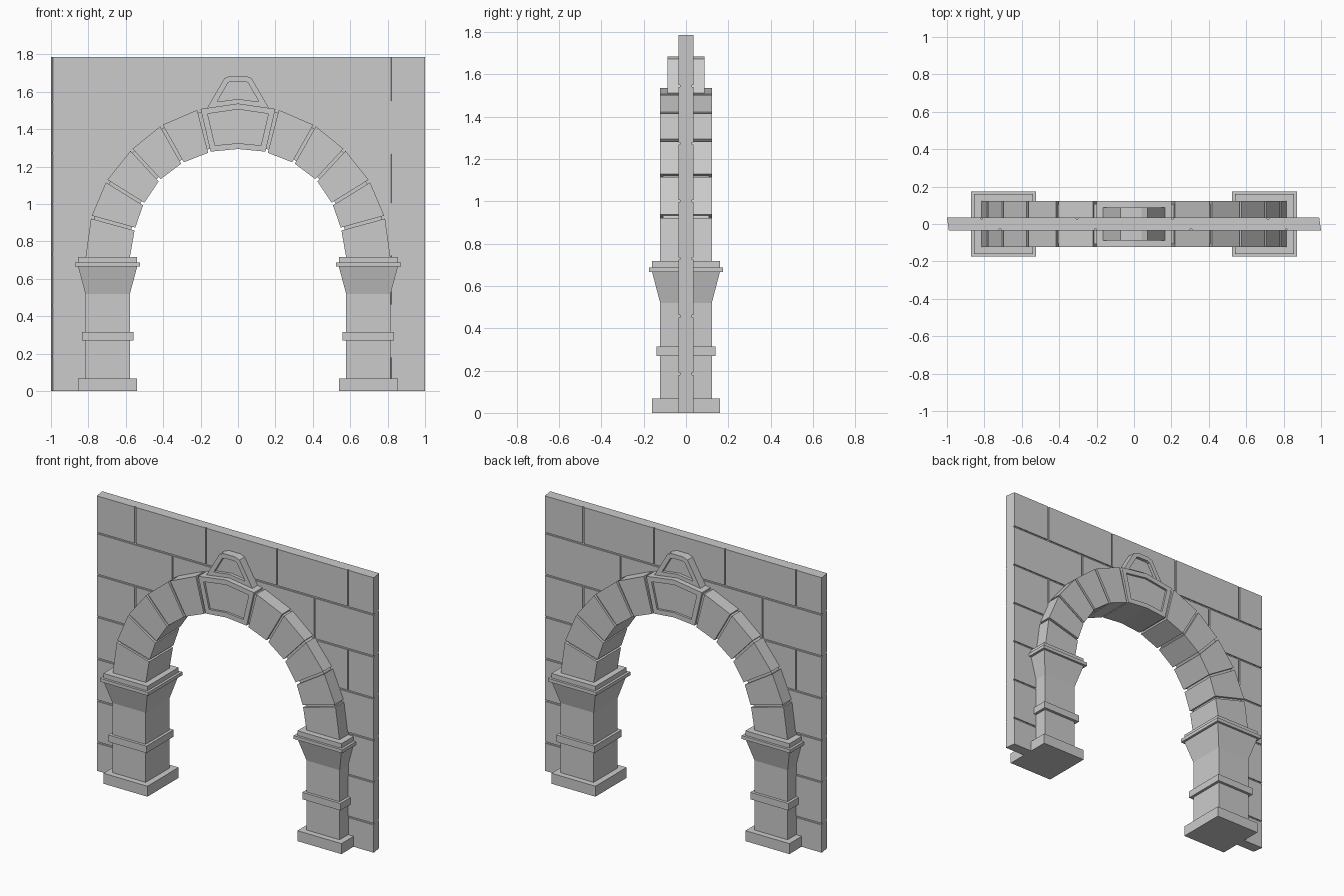
import bpy
import bmesh
from mathutils import Vector

if "Cube" in bpy.data.objects:
    bpy.data.objects.remove(bpy.data.objects["Cube"], do_unlink=True)

# One plain stone material
stone = bpy.data.materials.new("grey_stone")
stone.use_nodes = True
GREY = (0.6, 0.6, 0.6, 1)
stone.diffuse_color = GREY
stone.node_tree.nodes["Principled BSDF"].inputs["Base Color"].default_value = GREY


def finish(name, bm):
    bmesh.ops.recalc_face_normals(bm, faces=bm.faces)
    mesh = bpy.data.meshes.new(name)
    bm.to_mesh(mesh)
    bm.free()
    mesh.materials.append(stone)
    obj = bpy.data.objects.new(name, mesh)
    bpy.context.collection.objects.link(obj)
    return obj


def extrude_y(bm, y0, y1):
    """Turn flat faces lying at y = 0 into a solid between y0 and y1."""
    out = bmesh.ops.extrude_face_region(bm, geom=bm.faces[:], use_keep_orig=True)
    far = {v for v in out["geom"] if isinstance(v, bmesh.types.BMVert)}
    for v in bm.verts:
        v.co.y = y1 if v in far else y0


def prism(name, outline, depth, frame=0.0, recess=0.0):
    """Extrude an x-z outline to both sides, with optional sunken panels."""
    bm = bmesh.new()
    bm.faces.new([bm.verts.new((p[0], 0, p[1])) for p in outline])
    extrude_y(bm, -depth, depth)
    bmesh.ops.recalc_face_normals(bm, faces=bm.faces)
    if frame:
        ends = [f for f in bm.faces if abs(f.normal.y) > 0.9]
        bmesh.ops.inset_individual(bm, faces=ends, thickness=frame, use_even_offset=True)
        # sink the panel with its own side walls
        for f in ends:
            shift = -recess if f.normal.y > 0 else recess
            new = bmesh.ops.extrude_discrete_faces(bm, faces=[f])["faces"][0]
            bmesh.ops.translate(bm, verts=new.verts, vec=(0, shift, 0))
    return finish(name, bm)


def pillar(name, cx, rings):
    """Loft a rectangular section through (z, half width, half depth) rings."""
    bm = bmesh.new()
    loops = []
    for z, hx, hy in rings:
        loops.append([bm.verts.new((cx + sx * hx, sy * hy, z))
                      for sx, sy in ((-1, -1), (1, -1), (1, 1), (-1, 1))])
    bm.faces.new(loops[0])
    bm.faces.new(loops[-1])
    for a, b in zip(loops, loops[1:]):
        for i in range(4):
            j = (i + 1) % 4
            bm.faces.new((a[i], a[j], b[j], b[i]))
    return finish(name, bm)


# Pillars: plinth, shaft, band, flared capital and abacus
shaft, plinth, band, lip = (0.119, 0.122), (0.158, 0.16), (0.137, 0.14), (0.174, 0.175)
rings = [(0, *plinth), (0.068, *plinth), (0.068, *shaft), (0.27, *shaft),
         (0.27, *band), (0.315, *band), (0.315, *shaft), (0.52, *shaft),
         (0.665, *plinth), (0.665, *lip), (0.687, *lip), (0.687, *plinth),
         (0.717, *plinth)]
for side, s in (("left", 1), ("right", -1)):
    pillar(side + "_pillar", s * 0.697, rings)

# Arch joints from springing to keystone: outer and inner ends
outer = [Vector(p) for p in ((0.815, 0.715), (0.785, 0.93), (0.703, 1.123),
                             (0.57, 1.29), (0.41, 1.42), (0.211, 1.506))]
inner = [Vector(p) for p in ((0.578, 0.715), (0.552, 0.866), (0.505, 1.0),
                             (0.42, 1.128), (0.297, 1.22), (0.152, 1.277))]
STONE_DEPTH, GAP = 0.122, 0.008


def toward(a, b, dist):
    return a + (b - a).normalized() * dist


for side, s in (("left", 1), ("right", -1)):
    for i in range(5):
        low = GAP if i else 0
        quad = [toward(outer[i], outer[i + 1], low), toward(outer[i + 1], outer[i], GAP),
                toward(inner[i + 1], inner[i], GAP), toward(inner[i], inner[i + 1], low)]
        prism(f"{side}_arch_stone_{i + 1}", [(s * p.x, p.y) for p in quad], STONE_DEPTH)

# Mortar core showing in the joints
top_in, top_out = Vector((0, 1.294)), Vector((0, 1.537))


def arch_line(t):
    half = [o.lerp(i, t) for o, i in zip(outer, inner)]
    crown = top_out.lerp(top_in, t)
    return half, crown


def full_line(t):
    half, crown = arch_line(t)
    return half + [crown] + [Vector((-p.x, p.y)) for p in reversed(half)]


prism("arch_core", full_line(0.07) + full_line(0.93)[::-1], STONE_DEPTH - 0.014)

# Keystone with a sunken panel, and the crest above it
prism("keystone", [(-0.2, 1.508), (0, 1.537), (0.2, 1.508),
                   (0.147, 1.28), (0, 1.294), (-0.147, 1.28)],
      STONE_DEPTH, frame=0.031, recess=0.02)
prism("crest", [(-0.167, 1.51), (-0.072, 1.673), (-0.04, 1.685), (0.04, 1.685),
                (0.072, 1.673), (0.167, 1.51), (0, 1.532)],
      0.088, frame=0.029, recess=0.02)

# Wall around the arch opening, as flat quads before extrusion
HALF, TOP, FACE, SUNK = 0.995, 1.786, 0.035, 0.028


def wall_sheet():
    bm = bmesh.new()
    half, crown = arch_line(0.5)
    path = [Vector((half[0].x, 0))] + half + [crown]
    for s in (1, -1):
        for a, b in zip(path, path[1:]):
            pts = [(a.x, a.y), (HALF, a.y), (HALF, b.y), (b.x, b.y)]
            bm.faces.new([bm.verts.new((s * x, 0, z)) for x, z in pts])
        pts = [(0, crown.y), (HALF, crown.y), (HALF, TOP), (0, TOP)]
        bm.faces.new([bm.verts.new((s * x, 0, z)) for x, z in pts])
    bmesh.ops.remove_doubles(bm, verts=bm.verts, dist=0.0001)
    bmesh.ops.recalc_face_normals(bm, faces=bm.faces)
    return bm


def skew(bm):
    # the wall ends are cut slightly on the slant
    for v in bm.verts:
        v.co.x -= 0.14 * v.co.y


bm = wall_sheet()
extrude_y(bm, -SUNK, SUNK)
skew(bm)
finish("wall_core", bm)

# Brick courses on both faces, separated by fine grooves
GROOVE, COURSE = 0.005, 0.272
levels = [0] + [1.545 - COURSE * k for k in range(5, -1, -1)] + [TOP]
walls = bmesh.new()
for row, (z0, z1) in enumerate(zip(levels, levels[1:])):
    first = -0.72 if row % 2 == 0 else -0.45
    joints = [-1.2] + [first + 0.51 * k for k in range(4) if first + 0.51 * k < 0.98] + [1.2]
    low = z0 + GROOVE if row else -0.1
    high = z1 - GROOVE if z1 < TOP else TOP + 0.1
    for x0, x1 in zip(joints, joints[1:]):
        for s in (1, -1):
            bm = wall_sheet()
            xa, xb = sorted((s * (x0 + GROOVE), s * (x1 - GROOVE)))
            for co, no in (((xa, 0, 0), (-1, 0, 0)), ((xb, 0, 0), (1, 0, 0)),
                           ((0, 0, low), (0, 0, -1)), ((0, 0, high), (0, 0, 1))):
                bmesh.ops.bisect_plane(bm, geom=bm.verts[:] + bm.edges[:] + bm.faces[:],
                                       plane_co=co, plane_no=no, clear_outer=True)
            if bm.faces:
                extrude_y(bm, -s * SUNK, -s * FACE)
                skew(bm)
                bmesh.ops.recalc_face_normals(bm, faces=bm.faces)
                part = bpy.data.meshes.new("brick_part")
                bm.to_mesh(part)
                walls.from_mesh(part)
                bpy.data.meshes.remove(part)
            bm.free()
finish("wall_bricks", walls)
